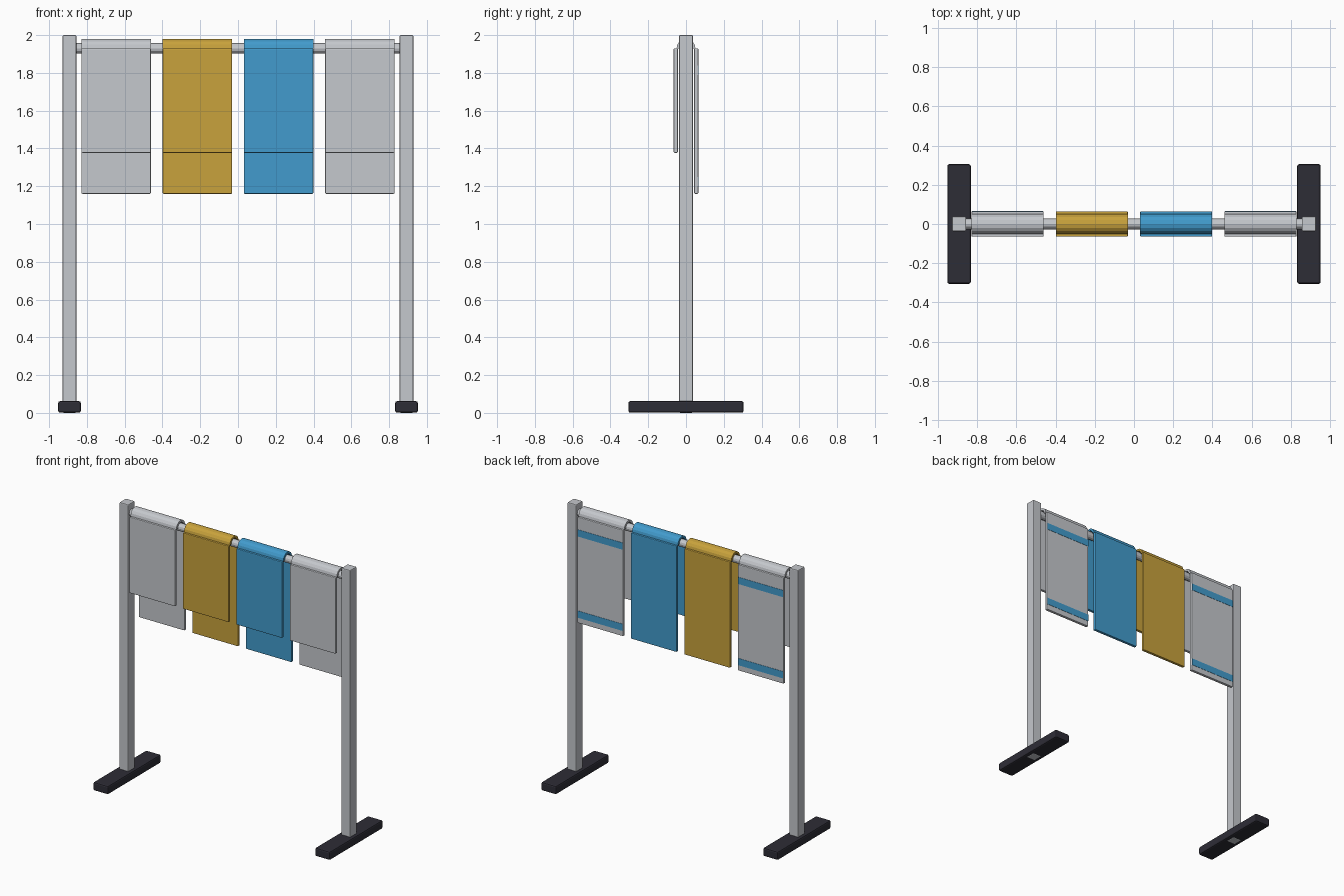
import bpy, bmesh
from math import pi, cos, sin

cube = bpy.data.objects.get("Cube")
if cube:
    bpy.data.objects.remove(cube, do_unlink=True)


def material(name, rgb):
    m = bpy.data.materials.new(name)
    m.use_nodes = True
    m.diffuse_color = (*rgb, 1)
    m.node_tree.nodes["Principled BSDF"].inputs["Base Color"].default_value = (*rgb, 1)
    return m


GREY = material("light grey", (0.56, 0.58, 0.61))
GOLD = material("gold", (0.58, 0.36, 0.045))
BLUE = material("blue", (0.054, 0.33, 0.61))
DARK = material("charcoal", (0.027, 0.026, 0.037))


def add_object(name, bm, mat):
    bmesh.ops.recalc_face_normals(bm, faces=bm.faces)
    mesh = bpy.data.meshes.new(name)
    bm.to_mesh(mesh)
    bm.free()
    mesh.materials.append(mat)
    obj = bpy.data.objects.new(name, mesh)
    bpy.context.collection.objects.link(obj)
    return obj


def box(name, low, high, mat, bevel=0):
    """Box between two corners, with an optional chamfer."""
    bm = bmesh.new()
    bmesh.ops.create_cube(bm, size=1)
    for v in bm.verts:
        v.co = [(a + b) / 2 + c * (b - a) for a, b, c in zip(low, high, v.co)]
    obj = add_object(name, bm, mat)
    if bevel:
        mod = obj.modifiers.new("chamfer", "BEVEL")
        mod.width = bevel
        mod.segments = 2
    return obj


def extrude_x(name, profile, x0, x1, mat):
    """Prism along x from a (y, z) outline."""
    bm = bmesh.new()
    face = bm.faces.new([bm.verts.new((x0, y, z)) for y, z in profile])
    ext = bmesh.ops.extrude_face_region(bm, geom=[face])
    for v in ext["geom"]:
        if isinstance(v, bmesh.types.BMVert):
            v.co.x = x1
    return add_object(name, bm, mat)


def arc(radius, start, end, steps):
    return [(radius * cos(start + (end - start) * i / steps),
             RAIL_Z + radius * sin(start + (end - start) * i / steps))
            for i in range(steps + 1)]


RAIL_Z = 1.93
POST_X = 0.892

# Posts and feet
for side, s in (("right", -1), ("left", 1)):
    x = s * POST_X
    box(side + "_post", (x - 0.036, -0.037, 0), (x + 0.036, 0.037, 2), GREY, 0.006)
    box(side + "_foot", (x - 0.06, -0.305, 0.001), (x + 0.06, 0.305, 0.062), DARK, 0.01)

# Rail
extrude_x("rail", arc(0.027, 0, 2 * pi, 12)[:-1], -POST_X, POST_X, GREY)

# Towels: rounded fold over the rail, short front panel, long back panel
HALF = 0.184
for i, mat in enumerate((GREY, GOLD, BLUE, GREY)):
    x = (i - 1.5) * 0.43
    x0, x1 = x - HALF, x + HALF
    name = f"towel_{i + 1}"
    extrude_x(name + "_fold", arc(0.05, 0, pi, 8) + arc(0.034, pi, 0, 8), x0, x1, mat)
    box(name + "_front_panel", (x0, -0.065, 1.377), (x1, -0.043, RAIL_Z), mat, 0.005)
    box(name + "_back_panel", (x0, 0.043, 1.16), (x1, 0.065, RAIL_Z), mat, 0.005)
    # Stripes on the back of the outer towels
    if mat is GREY:
        for label, z in (("lower", 1.2), ("upper", 1.79)):
            box(f"{name}_{label}_stripe", (x0 + 0.003, 0.062, z),
                (x1 - 0.003, 0.067, z + 0.05), BLUE)
